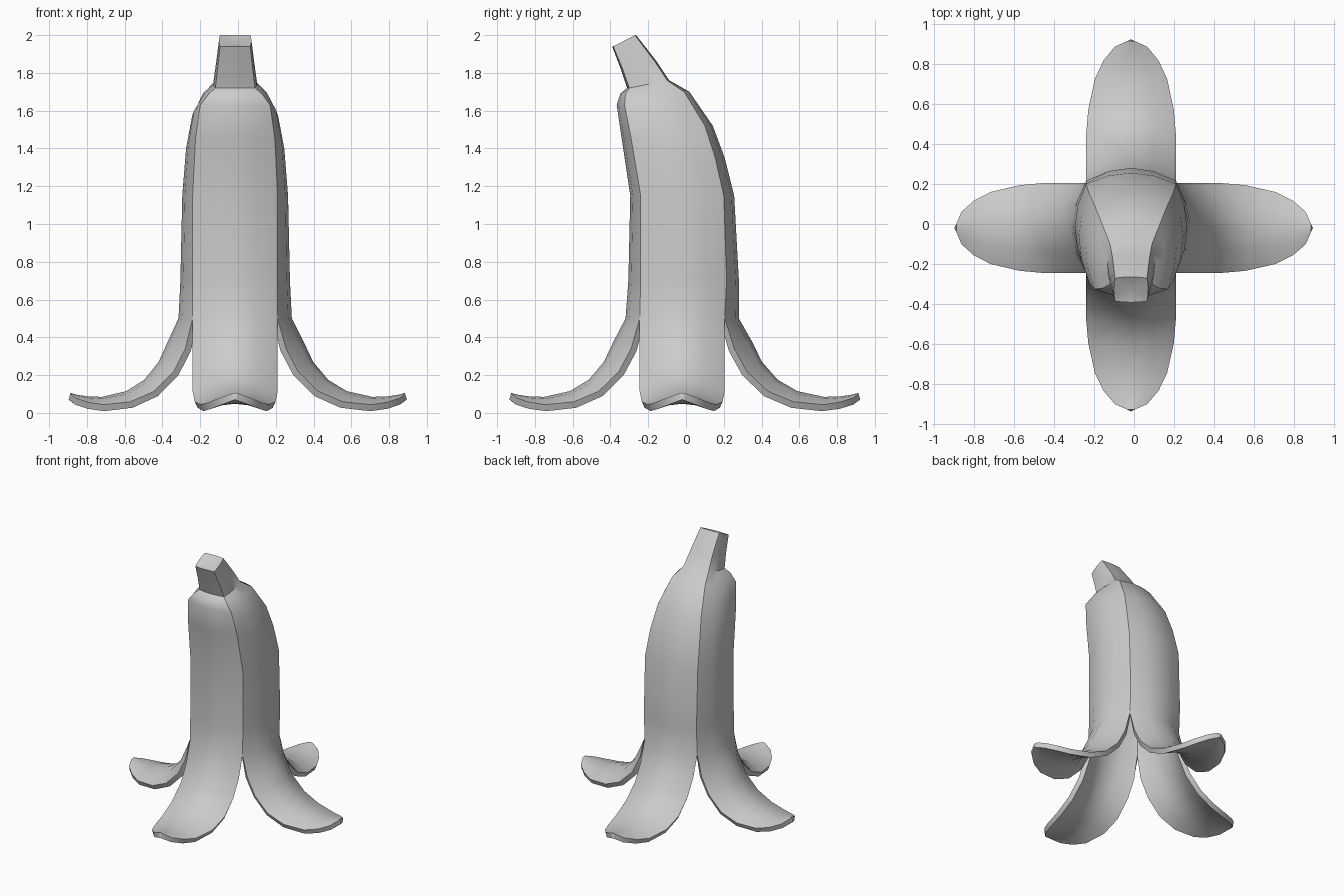
import bpy, bmesh
from mathutils import Vector

cube = bpy.data.objects.get("Cube")
if cube:
    bpy.data.objects.remove(cube, do_unlink=True)

CENTRE_X = -0.015
COLUMNS = (-1, -0.5, 0, 0.5, 1)

# Body and stem rings, bottom to top:
# front z, back z, front y, back y, half width, bulge of each side
RINGS = [
    (0.50, 0.50, -0.245, 0.205, 0.225, 0.075),
    (0.70, 0.70, -0.24, 0.215, 0.225, 0.065),
    (1.15, 1.15, -0.24, 0.20, 0.225, 0.055),
    (1.45, 1.35, -0.29, 0.155, 0.21, 0.05),
    (1.63, 1.52, -0.325, 0.10, 0.185, 0.042),
    (1.69, 1.70, -0.32, -0.01, 0.14, 0.028),
    (1.72, 1.76, -0.30, -0.10, 0.105, 0.012),
    (1.82, 1.86, -0.335, -0.165, 0.093, 0.01),
    (1.94, 2.00, -0.385, -0.27, 0.08, 0.006),
]

# Peeled flap, root to tip: distance out, height, width factor, edge droop
FLAP = [
    (0.135, 0.385, 1.0, 0.10),
    (0.19, 0.27, 1.0, 0.095),
    (0.27, 0.175, 1.0, 0.08),
    (0.37, 0.115, 0.95, 0.06),
    (0.505, 0.085, 0.80, 0.042),
    (0.585, 0.087, 0.61, 0.03),
    (0.65, 0.097, 0.36, 0.018),
    (0.68, 0.106, 0.08, 0.004),
]

# Each side: outward direction and flap length factor (front, left, back, right)
SIDES = [((0, -1, 0), 1.0), ((1, 0, 0), 0.99), ((0, 1, 0), 1.04), ((-1, 0, 0), 0.95)]
UP = Vector((0, 0, 1))


def ring_corners(ring):
    zf, zb, yf, yb, hw, _ = ring
    return [Vector((CENTRE_X - hw, yf, zf)), Vector((CENTRE_X + hw, yf, zf)),
            Vector((CENTRE_X + hw, yb, zb)), Vector((CENTRE_X - hw, yb, zb))]


def body_row(ring, side):
    corners = ring_corners(ring)
    a, b = corners[side], corners[(side + 1) % 4]
    out = Vector(SIDES[side][0])
    return [a.lerp(b, (t + 1) / 2) + out * ring[5] * (1 - t * t) for t in COLUMNS]


def flap_row(i, side):
    corners = ring_corners(RINGS[0])
    a, b = corners[side], corners[(side + 1) % 4]
    out, length = Vector(SIDES[side][0]), SIDES[side][1]
    u, z, width, droop = FLAP[i]
    before = FLAP[i - 1] if i else (RINGS[0][5], RINGS[0][0])
    after = FLAP[min(i + 1, len(FLAP) - 1)]
    tangent = out * (after[0] - before[0]) + UP * (after[1] - before[1])
    normal = (out * tangent.z * -1 + UP * tangent.dot(out)).normalized()
    middle = (a + b) / 2
    middle.z = z
    return [middle + out * u * length + (b - a) * (t * width / 2) - normal * droop * t * t
            for t in COLUMNS]


bm = bmesh.new()
top_loop = []
for side in range(4):
    rows = [flap_row(i, side) for i in reversed(range(len(FLAP)))]
    rows += [body_row(ring, side) for ring in RINGS]
    grid = [[bm.verts.new(p) for p in row] for row in rows]
    for low, high in zip(grid, grid[1:]):
        for j in range(len(COLUMNS) - 1):
            bm.faces.new((low[j], low[j + 1], high[j + 1], high[j]))
    top_loop += grid[-1][:-1]

# Dished cut at the end of the stem
hollow = sum((v.co for v in top_loop), Vector()) / len(top_loop) - UP * 0.015
centre = bm.verts.new(hollow)
for v, w in zip(top_loop, top_loop[1:] + top_loop[:1]):
    bm.faces.new((v, w, centre))

bmesh.ops.remove_doubles(bm, verts=bm.verts, dist=0.0005)
bm.normal_update()
mesh = bpy.data.meshes.new("banana_peel")
bm.to_mesh(mesh)
bm.free()
peel = bpy.data.objects.new("banana_peel", mesh)
bpy.context.scene.collection.objects.link(peel)

# Plain grey skin
grey = bpy.data.materials.new("plain_grey")
grey.use_nodes = True
grey.diffuse_color = (0.6, 0.6, 0.6, 1)
grey.node_tree.nodes["Principled BSDF"].inputs["Base Color"].default_value = (0.6, 0.6, 0.6, 1)
mesh.materials.append(grey)

# Thickness of the skin, inward
bpy.ops.object.select_all(action="DESELECT")
peel.select_set(True)
bpy.context.view_layer.objects.active = peel
skin = peel.modifiers.new("skin_thickness", "SOLIDIFY")
skin.thickness = 0.037
skin.offset = -1
bpy.ops.object.modifier_apply(modifier=skin.name)
bpy.ops.object.shade_smooth_by_angle(angle=0.56)
